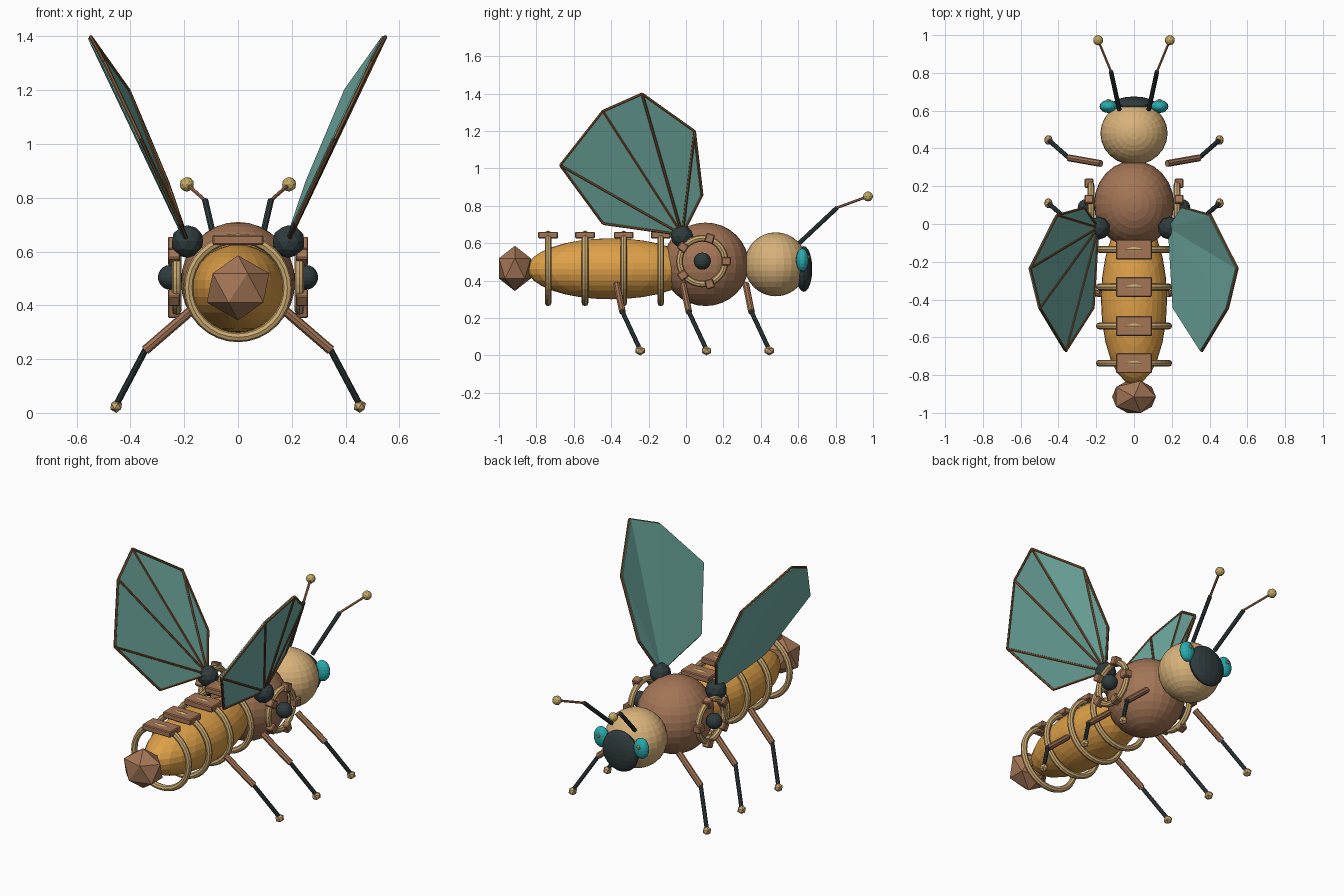
import bpy, bmesh, math
from mathutils import Vector, Matrix

if "Cube" in bpy.data.objects:
    bpy.data.objects.remove(bpy.data.objects["Cube"])


def mat(name, r, g, b):
    lin = lambda c: ((c / 255 + 0.055) / 1.055) ** 2.4 if c > 10 else c / 3295
    m = bpy.data.materials.new(name)
    m.diffuse_color = (lin(r), lin(g), lin(b), 1)
    m.use_nodes = True
    m.node_tree.nodes["Principled BSDF"].inputs["Base Color"].default_value = m.diffuse_color
    return m


ORANGE = mat("amber orange", 222, 160, 72)
BROWN = mat("copper brown", 163, 117, 86)
TAN = mat("pale tan", 216, 178, 122)
BRASS = mat("brass", 204, 170, 114)
GOLD = mat("old gold", 196, 170, 100)
DARK = mat("dark steel", 48, 60, 62)
EYE = mat("turquoise", 40, 172, 176)
WING = mat("wing teal", 116, 178, 168)
VEIN = mat("vein brown", 122, 86, 54)


def finish(bm, name, material):
    me = bpy.data.meshes.new(name)
    bm.to_mesh(me)
    bm.free()
    me.materials.append(material)
    ob = bpy.data.objects.new(name, me)
    bpy.context.collection.objects.link(ob)
    return ob


def place(loc, size):
    return Matrix.Translation(loc) @ Matrix.Diagonal((*size, 1))


def ball(name, loc, radii, material, seg=24, rings=16):
    bm = bmesh.new()
    bmesh.ops.create_uvsphere(bm, u_segments=seg, v_segments=rings, radius=1,
                              matrix=place(loc, radii))
    return finish(bm, name, material)


def ico(name, loc, radii, material, sub=1):
    bm = bmesh.new()
    bmesh.ops.create_icosphere(bm, subdivisions=sub, radius=1, matrix=place(loc, radii))
    return finish(bm, name, material)


def add_rod(bm, a, b, r, seg=8):
    a, b = Vector(a), Vector(b)
    d = b - a
    m = Matrix.Translation((a + b) / 2) @ d.to_track_quat('Z', 'Y').to_matrix().to_4x4()
    bmesh.ops.create_cone(bm, cap_ends=True, segments=seg, radius1=r, radius2=r,
                          depth=d.length, matrix=m)


def rod(name, a, b, r, material, seg=8):
    bm = bmesh.new()
    add_rod(bm, a, b, r, seg)
    return finish(bm, name, material)


def box(name, matrix, size, material):
    bm = bmesh.new()
    bmesh.ops.create_cube(bm, size=1, matrix=matrix @ Matrix.Diagonal((*size, 1)))
    ob = finish(bm, name, material)
    bev = ob.modifiers.new("bevel", 'BEVEL')
    bev.width, bev.segments = 0.005, 1
    return ob


def ring(name, loc, axis, major, minor, material, seg=32, sides=8):
    # a small circle spun around the chosen axis
    bm = bmesh.new()
    axis = Vector(axis)
    out = Vector((0, 0, 1))
    loops = []
    for i in range(seg):
        d = Matrix.Rotation(2 * math.pi * i / seg, 3, axis) @ out
        loops.append([bm.verts.new(Vector(loc) + d * (major + minor * math.cos(t)) + axis * minor * math.sin(t))
                      for t in (2 * math.pi * j / sides for j in range(sides))])
    for i in range(seg):
        p, q = loops[i], loops[(i + 1) % seg]
        for j in range(sides):
            k = (j + 1) % sides
            bm.faces.new((p[j], p[k], q[k], q[j]))
    bmesh.ops.recalc_face_normals(bm, faces=bm.faces[:])
    return finish(bm, name, material)


# body
ball("abdomen", (0, -0.40, 0.463), (0.175, 0.45, 0.163), ORANGE)
ball("thorax", (0, 0.105, 0.487), (0.212, 0.23, 0.223), BROWN)
ball("head", (0, 0.48, 0.487), (0.178, 0.168, 0.171), TAN)
ball("face_mask", (0, 0.63, 0.462), (0.12, 0.045, 0.122), DARK, 16, 12)
ico("tail_tip", (0, -0.915, 0.465), (0.13, 0.1, 0.121), BROWN)

# abdomen bands with top plates
for y in (-0.737, -0.54, -0.333, -0.135):
    ring("abdomen_band", (0, y, 0.465), (0, 1, 0), 0.184, 0.018, BRASS)
    box("band_plate", Matrix.Translation((0, y, 0.643)), (0.19, 0.106, 0.036), BROWN)

# wing outline, counted from the root round the fan
WING_PTS = [(0.19, -0.02, 0.645), (0.215, -0.444, 0.705), (0.36, -0.672, 1.016),
            (0.497, -0.445, 1.305), (0.548, -0.235, 1.398), (0.406, 0.046, 1.198),
            (0.262, 0.086, 0.856)]

for s in (-1, 1):
    # eyes
    ball("eye", (s * 0.135, 0.622, 0.51), (0.047, 0.034, 0.062), EYE, 16, 10)
    ico("eye_glint", (s * 0.135, 0.65, 0.525), (0.014, 0.014, 0.014), GOLD)

    # antennae
    ant = [(s * 0.078, 0.605, 0.60), (s * 0.122, 0.808, 0.79), (s * 0.19, 0.973, 0.85)]
    rod("antenna_lower", ant[0], ant[1], 0.012, DARK)
    rod("antenna_upper", ant[1], ant[2], 0.007, BROWN, 6)
    ico("antenna_knob", ant[2], (0.027, 0.027, 0.027), GOLD, 2)

    # side wheel with five lugs and a hub
    c = Vector((s * 0.228, 0.087, 0.504))
    ring("side_wheel", c, (1, 0, 0), 0.122, 0.018, BRASS)
    ball("wheel_hub", (s * 0.252, c.y, c.z), (0.046, 0.046, 0.046), DARK, 16, 10)
    for k in range(5):
        m = (Matrix.Translation((s * 0.238, c.y, c.z)) @ Matrix.Rotation(math.radians(72 * k), 4, 'X')
             @ Matrix.Translation((0, 0.128, 0)))
        box("wheel_lug", m, (0.046, 0.05, 0.046), BROWN)

    # legs
    for y in (0.32, -0.015, -0.37):
        hip, knee, foot = (s * 0.175, y, 0.38), (s * 0.345, y + 0.03, 0.233), (s * 0.453, y + 0.125, 0.03)
        rod("upper_leg", hip, knee, 0.018, BROWN)
        rod("lower_leg", knee, foot, 0.012, DARK)
        ico("foot", (foot[0], foot[1], 0.025), (0.025, 0.029, 0.025), BRASS)

    # wing joint, membrane and veins
    ico("wing_joint", (s * 0.188, -0.022, 0.637), (0.061, 0.061, 0.061), DARK, 2)
    pts = [Vector((s * x, y, z)) for x, y, z in WING_PTS]
    bm = bmesh.new()
    top = [bm.verts.new(p) for p in pts]
    shift = Vector((-0.011, 0, s * 0.005))
    low = [bm.verts.new(p + shift) for p in pts]
    n = len(pts)
    for i in range(1, n - 1):
        bm.faces.new((top[0], top[i], top[i + 1]))
        bm.faces.new((low[0], low[i + 1], low[i]))
    for i in range(n):
        j = (i + 1) % n
        bm.faces.new((top[i], low[i], low[j], top[j]))
    bmesh.ops.recalc_face_normals(bm, faces=bm.faces[:])
    finish(bm, "wing_membrane", WING)
    bm = bmesh.new()
    for i in range(1, n):
        add_rod(bm, pts[0], pts[i], 0.0075, 6)
        if i < n - 1:
            add_rod(bm, pts[i], pts[i + 1], 0.0075, 6)
    finish(bm, "wing_veins", VEIN)
